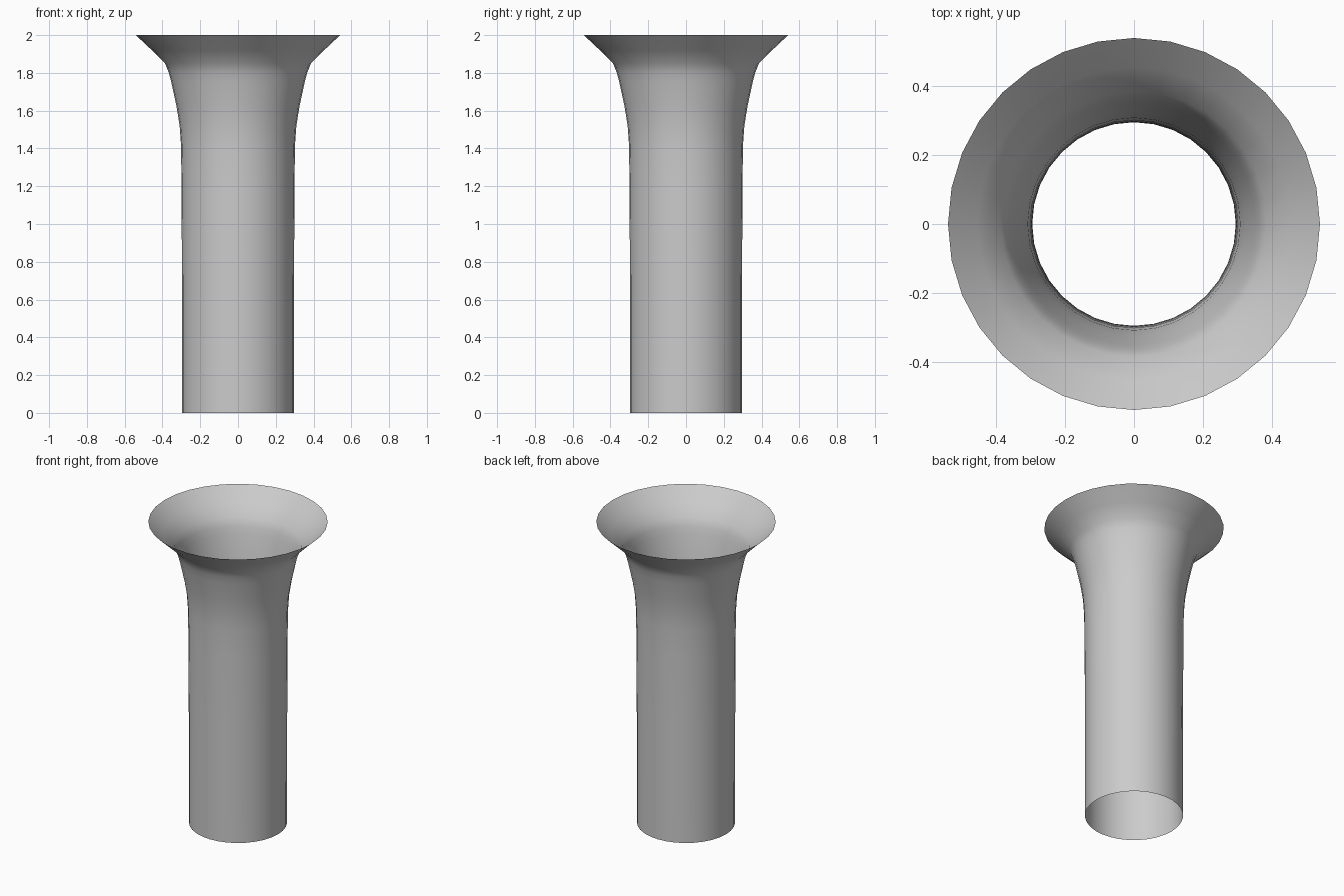
import bpy, bmesh, math

if "Cube" in bpy.data.objects:
    bpy.data.objects.remove(bpy.data.objects["Cube"])

SEGMENTS = 32

# Profile of the flared tube: (radius, height)
PROFILE = [(0.296, 0.0), (0.297, 0.72), (0.299, 1.22), (0.302, 1.42), (0.309, 1.52),
           (0.325, 1.62), (0.353, 1.75), (0.366, 1.80), (0.386, 1.85),
           (0.456, 1.92), (0.541, 2.0)]


def lathe(name, profile, segments):
    bm = bmesh.new()
    rings = [[bm.verts.new((r * math.cos(2 * math.pi * i / segments),
                            r * math.sin(2 * math.pi * i / segments), z))
              for i in range(segments)] for r, z in profile]
    for low, high in zip(rings, rings[1:]):
        for i in range(segments):
            j = (i + 1) % segments
            face = bm.faces.new((low[i], low[j], high[j], high[i]))
            face.smooth = True
    mesh = bpy.data.meshes.new(name)
    bm.to_mesh(mesh)
    bm.free()
    obj = bpy.data.objects.new(name, mesh)
    bpy.context.collection.objects.link(obj)
    return obj


# Thin open tube with a flared mouth
lathe("flared_tube", PROFILE, SEGMENTS)
